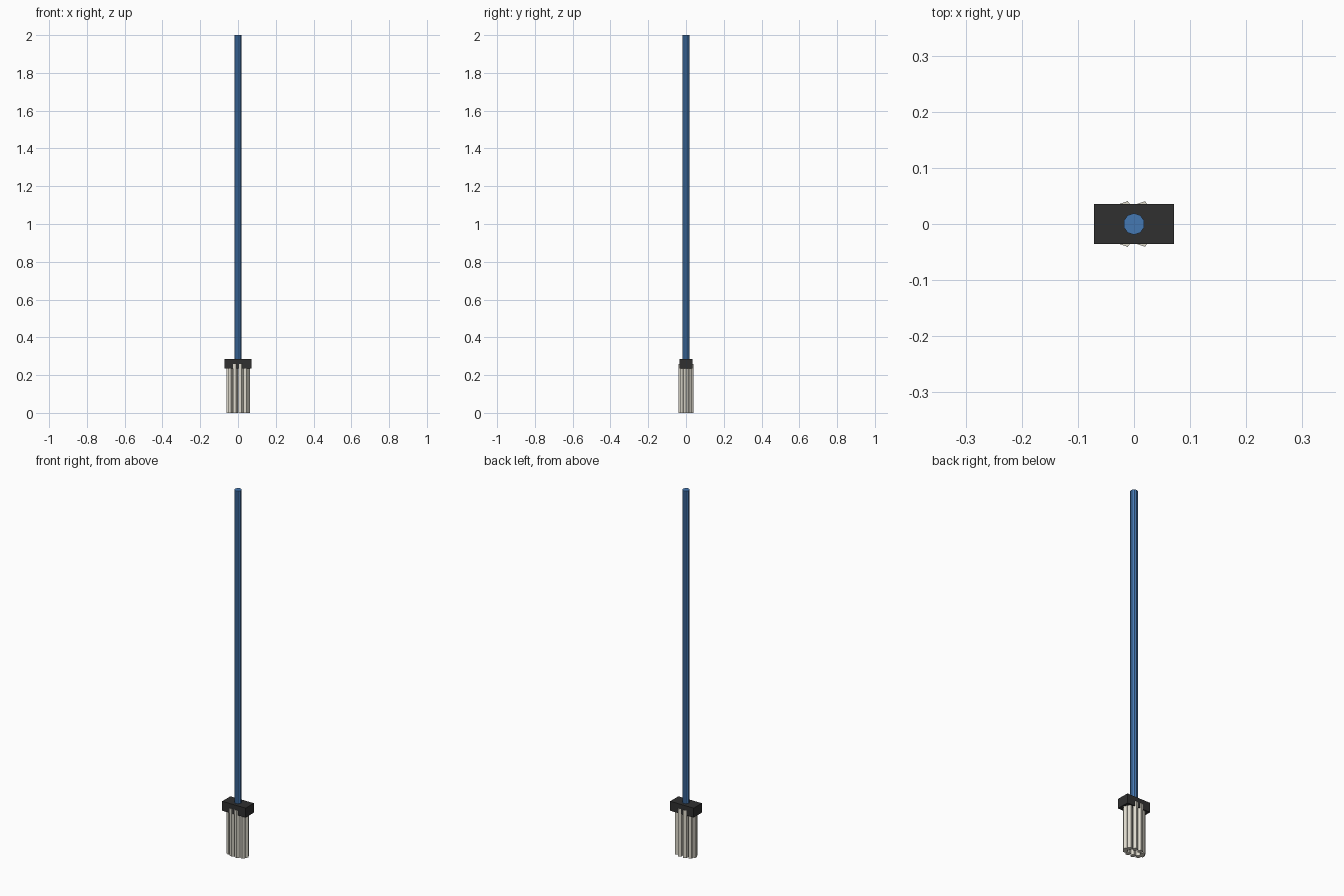
import bpy, math

if "Cube" in bpy.data.objects:
    bpy.data.objects.remove(bpy.data.objects["Cube"])


def material(name, color):
    m = bpy.data.materials.new(name)
    m.diffuse_color = color
    m.use_nodes = True
    m.node_tree.nodes["Principled BSDF"].inputs["Base Color"].default_value = m.diffuse_color
    return m


def cylinder(name, sides, radius, x, y, z0, z1, mat, turn=0.0):
    bpy.ops.mesh.primitive_cylinder_add(vertices=sides, radius=radius, depth=z1 - z0,
                                        location=(x, y, (z0 + z1) / 2), rotation=(0, 0, turn))
    ob = bpy.context.object
    ob.name = name
    ob.data.materials.append(mat)
    return ob


blue = material("handle_blue", (0.06, 0.19, 0.45, 1))
black = material("head_black", (0.03, 0.03, 0.03, 1))
cream = material("strand_cream", (0.72, 0.69, 0.6, 1))

# Long handle
cylinder("handle", 10, 0.019, 0, 0, 0.26, 2.0, blue)

# Clamp block
bpy.ops.mesh.primitive_cube_add(size=1, location=(0, 0, 0.26))
head = bpy.context.object
head.name = "head_block"
head.scale = (0.142, 0.071, 0.052)
head.data.materials.append(black)

# Oval ring of five-sided mop strands, each with a corner toward +x
for i in range(10):
    a = math.tau * i / 10
    cylinder(f"strand_{i + 1}", 5, 0.0142, 0.05 * math.cos(a), 0.0285 * math.sin(a),
             0.0, 0.26, cream, -math.pi / 2)
